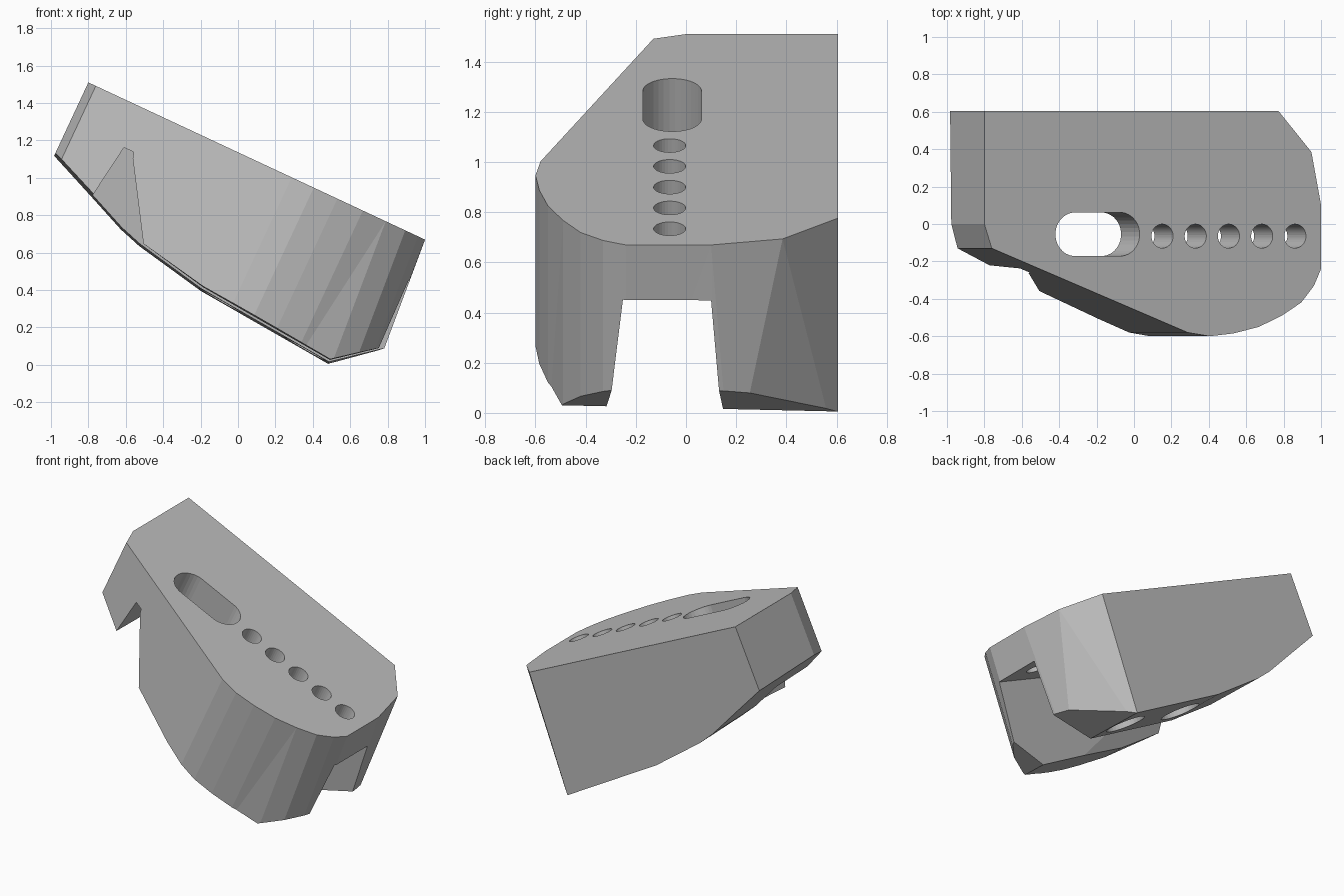
import bpy, bmesh, math

cube = bpy.data.objects.get("Cube")
if cube:
    bpy.data.objects.remove(cube, do_unlink=True)

# Single grey material
grey = bpy.data.materials.new("plain grey")
grey.use_nodes = True
colour = (0.5, 0.5, 0.5, 1)
grey.diffuse_color = colour
grey.node_tree.nodes["Principled BSDF"].inputs["Base Color"].default_value = colour

# Tilted working frame: u runs down the sloping top, w goes into the block
C, S = 0.906, 0.423


def place(u, y, w):
    return (-0.8 + C * u - S * w, y, 1.51 - S * u - C * w)


def loft(name, ring_a, ring_b):
    """Closed solid between two matching rings of (u, y, w) points."""
    bm = bmesh.new()
    a = [bm.verts.new(place(*p)) for p in ring_a]
    b = [bm.verts.new(place(*p)) for p in ring_b]
    n = len(a)
    bm.faces.new(a)
    bm.faces.new(b[::-1])
    for i in range(n):
        j = (i + 1) % n
        bm.faces.new((a[i], b[i], b[j], a[j]))
    bmesh.ops.triangulate(bm, faces=[f for f in bm.faces if len(f.verts) == 4])
    bmesh.ops.recalc_face_normals(bm, faces=bm.faces)
    mesh = bpy.data.meshes.new(name)
    bm.to_mesh(mesh)
    bm.free()
    mesh.materials.append(grey)
    obj = bpy.data.objects.new(name, mesh)
    bpy.context.collection.objects.link(obj)
    return obj


def bore(name, u, y, r, w0, w1, half=0.0):
    """Round or slotted hole cutter along w."""
    ring = []
    for i in range(32):
        t = math.tau * (i + 0.5) / 32
        ring.append((u + r * math.cos(t) + math.copysign(half, math.cos(t)),
                     y + r * math.sin(t)))
    return loft(name, [p + (w0,) for p in ring], [p + (w1,) for p in ring])


# Main block: rounded plan outline pushed through, flaring a little at the end
outline = [(0, 0.605), (1.735, 0.605), (1.93, 0.385), (1.987, 0.1), (1.987, -0.24),
           (1.945, -0.33), (1.87, -0.42), (1.755, -0.49), (1.62, -0.55),
           (1.47, -0.585), (1.33, -0.6), (1.2, -0.58), (0.044, -0.13), (0, 0)]
flared = [(u + (0.075 if u > 1.7 else 0), y) for u, y in outline]
flared[2] = (2.065, 0.18)
flared[3] = (2.065, 0.12)
block = loft("bracket_body", [p + (0,) for p in outline], [p + (1,) for p in flared])

# Curved underside
under = [(-0.2, 0.356), (0, 0.438), (0.254, 0.544), (0.49, 0.644), (0.617, 0.683),
         (1.017, 0.761), (1.798, 0.826), (2.04, 0.632), (2.3, 0.42),
         (2.3, 1.3), (-0.2, 1.3)]
cutters = [loft("underside_cutter", [(u, 0.8, w) for u, w in under],
                [(u, -0.8, w - 0.04) for u, w in under])]

# Tapered channel between the two legs
cutters.append(loft("channel_cutter",
                    [(0.32, 0.1, 0.235), (2.3, 0.1, 0.235),
                     (2.3, -0.25, 0.235), (0.32, -0.26, 0.235)],
                    [(0.18, 0.18, 1.2), (2.3, 0.18, 1.2),
                     (2.3, -0.36, 1.2), (0.18, -0.57, 1.2)]))

# Long slot and the row of round holes through the top
cutters.append(bore("slot_cutter", 0.668, -0.055, 0.117, -0.1, 0.3, half=0.132))
for i in range(5):
    cutters.append(bore("row_hole_cutter", 1.05 + 0.196 * i, -0.065, 0.064, -0.1, 0.3))

# Two blind holes under the solid leg
for u in (1.128, 1.65):
    cutters.append(bore("leg_hole_cutter", u, 0.34, 0.13, 0.5, 1.1))

for c in cutters:
    mod = block.modifiers.new(c.name, 'BOOLEAN')
    mod.operation = 'DIFFERENCE'
    mod.solver = 'EXACT'
    mod.object = c

# Bake the cuts and drop the cutters
graph = bpy.context.evaluated_depsgraph_get()
result = bpy.data.meshes.new_from_object(block.evaluated_get(graph))
block.modifiers.clear()
block.data = result
for c in cutters:
    bpy.data.objects.remove(c, do_unlink=True)
